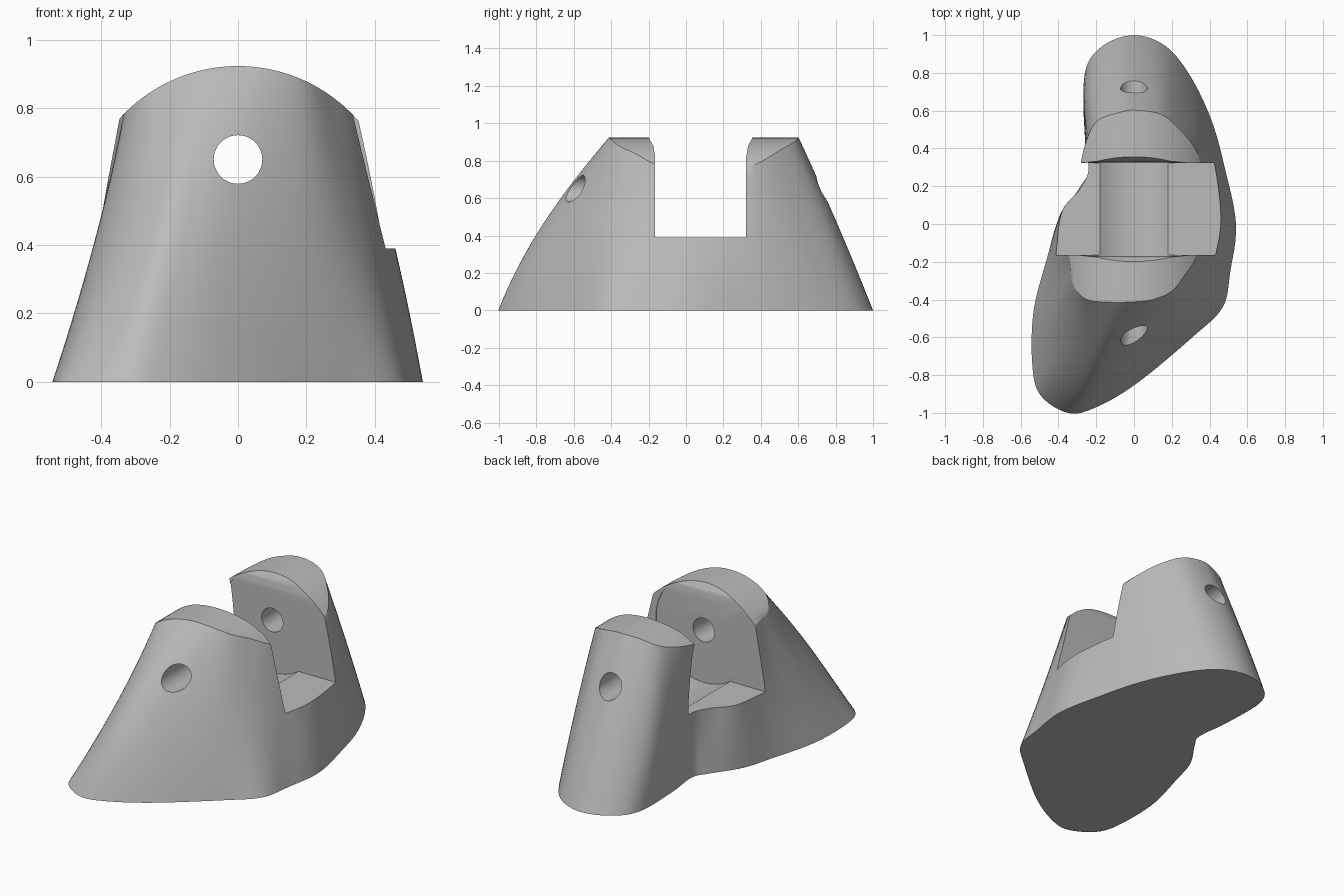
import bpy
import bmesh
import math
from mathutils import Vector

cube = bpy.data.objects.get("Cube")
if cube:
    bpy.data.objects.remove(cube, do_unlink=True)

GREY = (0.5, 0.5, 0.5, 1)
material = bpy.data.materials.new("plain grey")
material.use_nodes = True
material.diffuse_color = GREY
material.node_tree.nodes["Principled BSDF"].inputs["Base Color"].default_value = GREY

MID_Z, TOP_Z = 0.39, 0.95
LEVELS, STEPS = 16, 6

# Outlines of the foot, the slot floor and the crown, clockwise from the back
FOOT = [(0, 1), (.17, .94), (.3, .78), (.41, .55), (.48, .3), (.54, 0),
        (.51, -.25), (.47, -.44), (.32, -.59), (.02, -.84), (-.2, -.97),
        (-.35, -1), (-.5, -.9), (-.54, -.72), (-.53, -.45), (-.46, -.18),
        (-.4, .02), (-.29, .19), (-.24, .29), (-.26, .5), (-.26, .8), (-.17, .94)]
WAIST = [(0, .84), (.16, .79), (.29, .64), (.38, .47), (.43, .3), (.46, .03),
         (.43, -.17), (.37, -.36), (.25, -.52), (.02, -.7), (-.14, -.79),
         (-.25, -.8), (-.36, -.68), (-.42, -.5), (-.42, -.3), (-.41, -.13),
         (-.38, .07), (-.29, .18), (-.24, .29), (-.26, .46), (-.25, .68), (-.14, .8)]
CROWN = [(0, .59), (.14, .56), (.24, .46), (.3, .36), (.31, .27), (.31, .05),
         (.3, -.15), (.25, -.24), (.19, -.33), (.09, -.38), (-.03, -.39),
         (-.13, -.37), (-.24, -.33), (-.29, -.27), (-.31, -.2), (-.32, -.1),
         (-.33, .08), (-.32, .2), (-.31, .3), (-.25, .44), (-.18, .53), (-.09, .57)]


def smooth_loop(points):
    """Closed Catmull-Rom curve through the points."""
    pts = [Vector(p) for p in points]
    count, result = len(pts), []
    for i in range(count):
        a, b, c, d = (pts[(i + k) % count] for k in (-1, 0, 1, 2))
        for s in range(STEPS):
            t = s / STEPS
            result.append(0.5 * (2 * b + (c - a) * t
                                 + (2 * a - 5 * b + 4 * c - d) * t ** 2
                                 + (3 * b - a - 3 * c + d) * t ** 3))
    return result


def make_object(name, bm):
    bmesh.ops.recalc_face_normals(bm, faces=bm.faces[:])
    mesh = bpy.data.meshes.new(name)
    bm.to_mesh(mesh)
    bm.free()
    obj = bpy.data.objects.new(name, mesh)
    bpy.context.collection.objects.link(obj)
    mesh.materials.append(material)
    return obj


def loft(name, rings):
    """Skin a stack of closed rings and cap both ends."""
    bm = bmesh.new()
    rows = [[bm.verts.new(p) for p in ring] for ring in rings]
    for low, high in zip(rows, rows[1:]):
        for i in range(len(low)):
            bm.faces.new((low[i - 1], low[i], high[i], high[i - 1]))
    bm.faces.new(rows[0])
    bm.faces.new(rows[-1])
    return make_object(name, bm)


def along_y(name, profile, start, end):
    return loft(name, [[(x, y, z) for x, z in profile] for y in (start, end)])


def along_x(name, profile, start, end):
    return loft(name, [[(x, y, z) for y, z in profile] for x in (start, end)])


def arc(radius, centre_z, first, last, count):
    angles = [math.radians(first + (last - first) * i / count) for i in range(count + 1)]
    return [(radius * math.cos(a), centre_z + radius * math.sin(a)) for a in angles]


def circle(radius, centre_z, count):
    return arc(radius, centre_z, 0, 360, count)[:-1]


# Flared body: each side follows a parabola through the three outlines
foot, waist, crown = (smooth_loop(ring) for ring in (FOOT, WAIST, CROWN))
layers = []
for level in range(LEVELS + 1):
    z = TOP_Z * level / LEVELS
    w_foot = (z - MID_Z) * (z - TOP_Z) / (MID_Z * TOP_Z)
    w_waist = z * (z - TOP_Z) / (MID_Z * (MID_Z - TOP_Z))
    w_crown = z * (z - MID_Z) / (TOP_Z * (TOP_Z - MID_Z))
    layers.append([(*(f * w_foot + w * w_waist + c * w_crown), z)
                   for f, w, c in zip(foot, waist, crown)])
body = loft("bracket_body", layers)

# Arched crown, kept where it overlaps the body
arch = [(-.7, -.1), (.7, -.1), (.7, .4)] + arc(.467, .456, 0, 180, 64) + [(-.7, .4)]
crown_arch = along_y("crown_arch", arch, -2, 2)

# Cross slot with rounded upper lips
front, back = -.165, .322
lip = [(0, .82), (.01, .88), (.035, .925), (.035, 2)]
slot = ([(front, MID_Z), (back, MID_Z)] + [(back + d, z) for d, z in lip]
        + [(front - d, z) for d, z in reversed(lip)])
slot_cutter = along_x("slot_cutter", slot, -2, 2)

# Shallow round trough in the slot floor, and the pin hole through both cheeks
trough_cutter = along_y("trough_cutter", circle(.316, .65, 64), front - .004, back + .004)
pin_cutter = along_y("pin_hole_cutter", circle(.071, .65, 48), -2, 2)

cutters = [(crown_arch, 'INTERSECT'), (slot_cutter, 'DIFFERENCE'),
           (trough_cutter, 'DIFFERENCE'), (pin_cutter, 'DIFFERENCE')]
for cutter, operation in cutters:
    cutter.hide_render = True
    modifier = body.modifiers.new(cutter.name, 'BOOLEAN')
    modifier.operation = operation
    modifier.solver = 'EXACT'
    modifier.object = cutter

# Keep the finished cut shape and discard the cutters
graph = bpy.context.evaluated_depsgraph_get()
finished = bpy.data.meshes.new_from_object(body.evaluated_get(graph))
body.modifiers.clear()
body.data = finished
for cutter, _ in cutters:
    bpy.data.objects.remove(cutter, do_unlink=True)

bpy.context.view_layer.objects.active = body
body.select_set(True)
bpy.ops.object.shade_smooth_by_angle(angle=math.radians(32))
